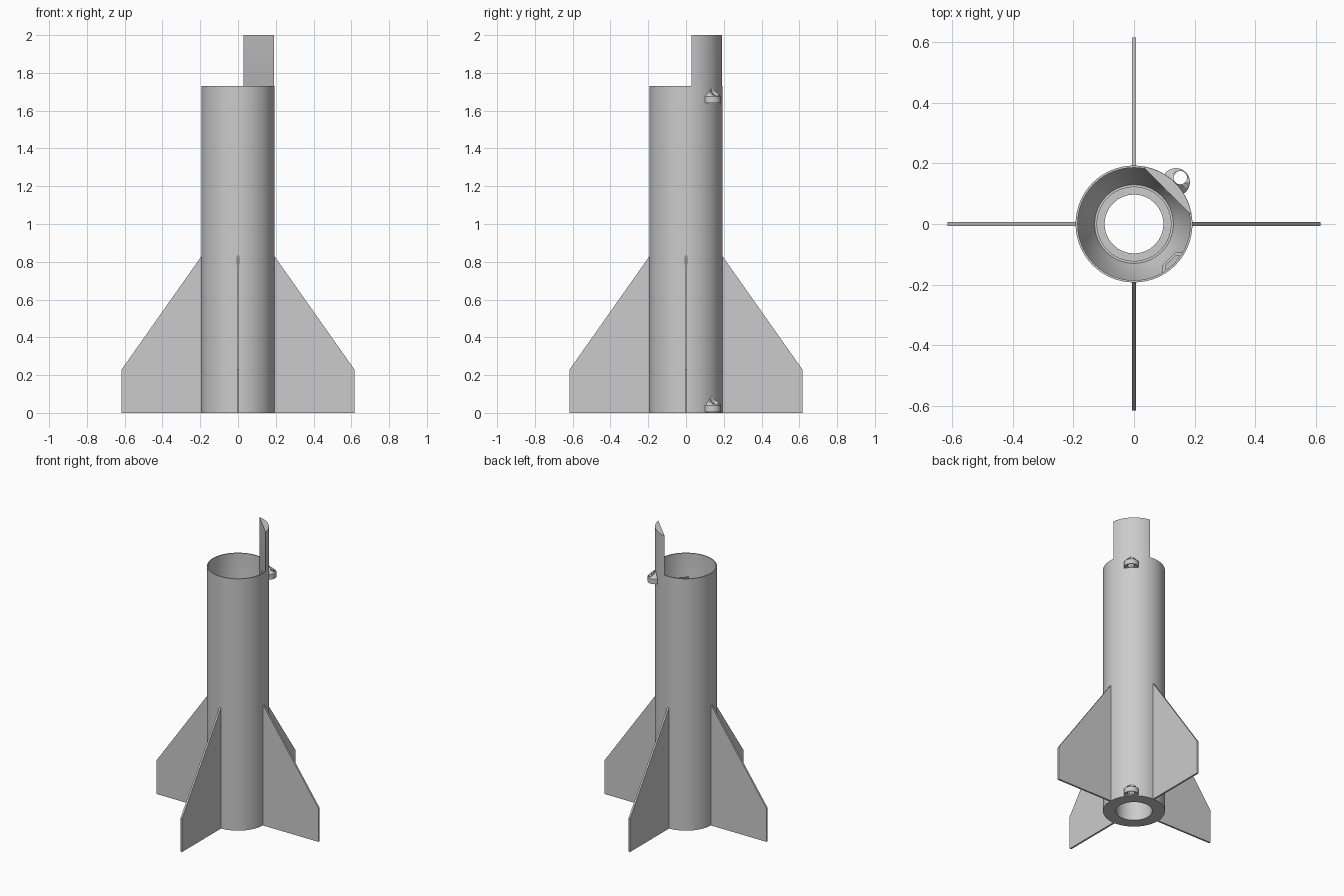
import bpy, bmesh, math
from mathutils import Matrix, Vector

cube = bpy.data.objects.get("Cube")
if cube:
    bpy.data.objects.remove(cube)

grey = bpy.data.materials.new("light grey plastic")
grey.use_nodes = True
grey.diffuse_color = (0.6, 0.6, 0.6, 1)
grey.node_tree.nodes["Principled BSDF"].inputs["Base Color"].default_value = (0.6, 0.6, 0.6, 1)

R = 0.193        # body radius
SIDES = 96
CORNER = math.radians(45)


def finish(bm, name, smooth=True):
    bmesh.ops.recalc_face_normals(bm, faces=bm.faces)
    mesh = bpy.data.meshes.new(name)
    bm.to_mesh(mesh)
    bm.free()
    mesh.materials.append(grey)
    obj = bpy.data.objects.new(name, mesh)
    bpy.context.collection.objects.link(obj)
    if smooth:
        bpy.ops.object.select_all(action="DESELECT")
        obj.select_set(True)
        bpy.context.view_layer.objects.active = obj
        bpy.ops.object.shade_smooth_by_angle(angle=math.radians(30))
    return obj


def lathe(name, profile, sides=SIDES, closed=True, centre=(0, 0, 0)):
    """Spin a profile of (radius, height) points about the z axis."""
    bm = bmesh.new()
    verts = [bm.verts.new((r, 0, z)) for r, z in profile]
    ends = verts[1:] + verts[:1] if closed else verts[1:]
    edges = [bm.edges.new(pair) for pair in zip(verts, ends)]
    bmesh.ops.spin(bm, geom=verts + edges, cent=(0, 0, 0), axis=(0, 0, 1),
                   angle=math.tau, steps=sides, use_merge=True)
    bmesh.ops.remove_doubles(bm, verts=bm.verts, dist=1e-5)
    bmesh.ops.translate(bm, verts=bm.verts, vec=centre)
    return finish(bm, name)


def plate(name, outline, depth, matrix):
    """Extrude a flat outline by depth, centred, then place it."""
    bm = bmesh.new()
    face = bm.faces.new([bm.verts.new((x, y, -depth / 2)) for x, y in outline])
    out = bmesh.ops.extrude_face_region(bm, geom=[face])["geom"]
    bmesh.ops.translate(bm, vec=(0, 0, depth),
                        verts=[v for v in out if isinstance(v, bmesh.types.BMVert)])
    bmesh.ops.transform(bm, matrix=matrix, verts=bm.verts)
    return finish(bm, name, smooth=False)


# Body tube with inner funnel and stepped motor bore
lathe("body_tube", [
    (R, 0), (R, 1.73), (0.186, 1.73), (0.186, 0.95), (0.13, 0.83), (0.122, 0.83),
    (0.122, 0.8), (0.097, 0.8), (0.097, 0.77), (0.113, 0.77), (0.113, 0)])

# Four swept fins
upright = Matrix.Rotation(math.radians(90), 4, "X")
fin = [(R - 0.01, 0), (0.616, 0), (0.616, 0.23), (R, 0.83), (R - 0.01, 0.83)]
for i, side in enumerate(("left", "back", "right", "front")):
    plate(side + "_fin", fin, 0.012, Matrix.Rotation(i * math.pi / 2, 4, "Z") @ upright)

# Solid round-backed tab rising above the rim, tapering into the wall below
bm = bmesh.new()
bmesh.ops.create_cone(bm, cap_ends=True, segments=SIDES, radius1=R - 0.0005,
                      radius2=R - 0.0005, depth=0.7,
                      matrix=Matrix.Translation((0, 0, 1.65)))
out_dir = Vector((math.cos(CORNER), math.sin(CORNER), 0))
for point, normal in ((out_dir * 0.155, out_dir),
                      (out_dir * 0.155 + Vector((0, 0, 1.55)), out_dir + Vector((0, 0, 0.4)))):
    cut = bmesh.ops.bisect_plane(bm, geom=bm.verts[:] + bm.edges[:] + bm.faces[:],
                                 plane_co=point, plane_no=normal, clear_inner=True)
    rim = [e for e in cut["geom_cut"] if isinstance(e, bmesh.types.BMEdge)]
    bmesh.ops.holes_fill(bm, edges=rim)
finish(bm, "top_tab")

# Two conical launch lugs, each with a rod hole
lug_centre = out_dir * 0.196
hole_centre = out_dir * 0.2165
for name, base in (("lower_launch_lug", 0.005), ("upper_launch_lug", 1.64)):
    lug = lathe(name, [(0, 0), (0.046, 0), (0.046, 0.035), (0, 0.083)], 48, False,
                lug_centre + Vector((0, 0, base)))
    cutter = lathe(name + "_hole_cutter", [(0, -0.05), (0.022, -0.05), (0.022, 0.15), (0, 0.15)],
                   32, False, hole_centre + Vector((0, 0, base)))
    mod = lug.modifiers.new("rod_hole", "BOOLEAN")
    mod.object = cutter
    mod.operation = "DIFFERENCE"
    mod.solver = "EXACT"
    bpy.context.view_layer.objects.active = lug
    bpy.ops.object.modifier_apply(modifier=mod.name)
    bpy.data.objects.remove(cutter)

# Cord anchor arch on the inside wall
half = [(0.05, 0.183), (0.03, 0.163)]
inner = [(0.024, 0.171), (0.036, 0.185)]
arch = half + [(-x, y) for x, y in reversed(half)]
arch += [(-x, y) for x, y in reversed(inner)] + inner
plate("cord_anchor", arch, 0.06,
      Matrix.Translation((0, 0, 1.54)) @ Matrix.Rotation(math.radians(-135), 4, "Z"))
